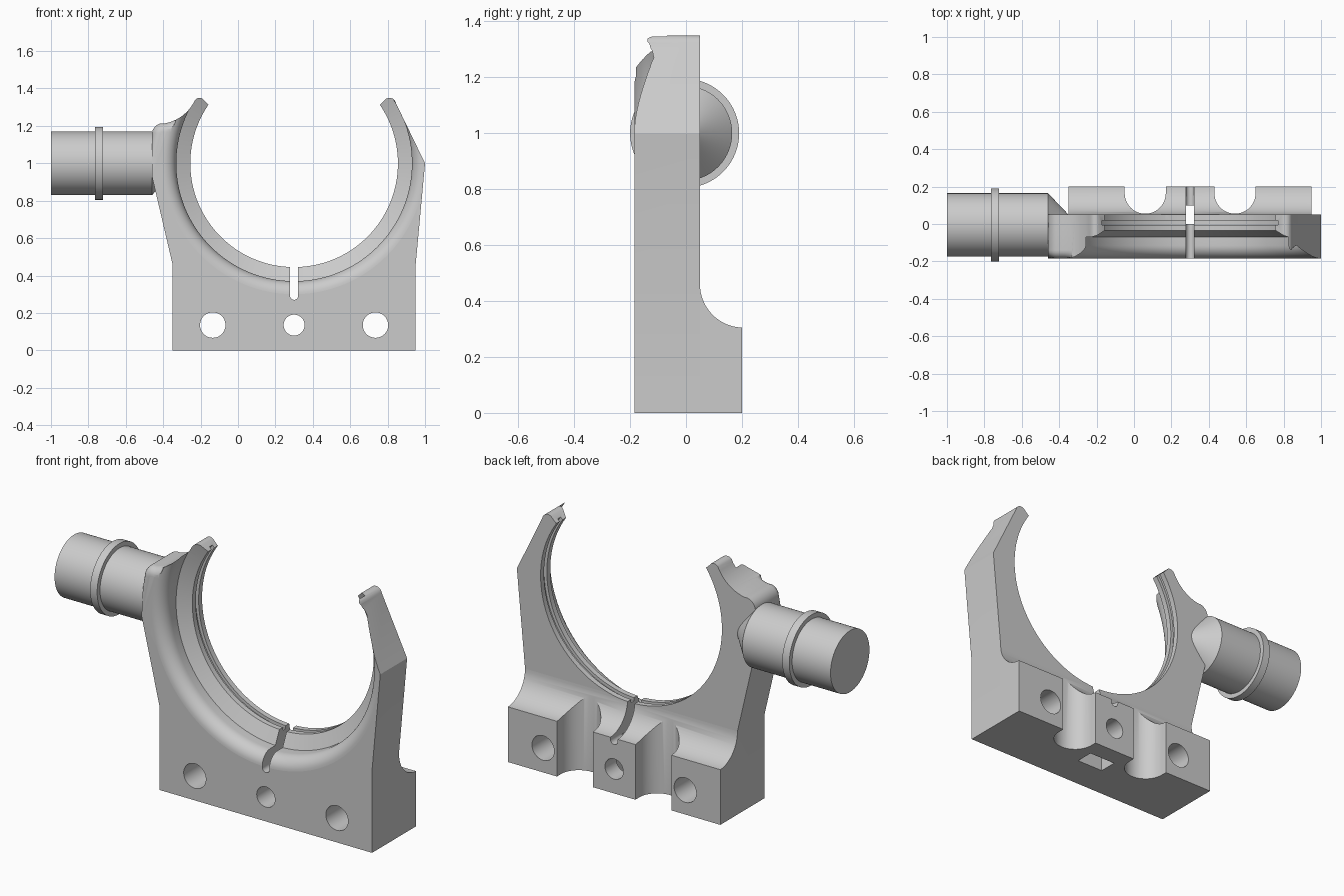
import bpy, bmesh, math
from mathutils import Matrix, Vector

if "Cube" in bpy.data.objects:
    bpy.data.objects.remove(bpy.data.objects["Cube"])

grey = bpy.data.materials.new("plain grey")
grey.use_nodes = True
grey.diffuse_color = (0.6, 0.6, 0.6, 1)
grey.node_tree.nodes["Principled BSDF"].inputs["Base Color"].default_value = (0.6, 0.6, 0.6, 1)

CX, CZ = 0.30, 1.0            # bore centre
FRONT, BACK = -0.185, 0.05    # plate faces


def finish(name, bm):
    bmesh.ops.recalc_face_normals(bm, faces=bm.faces)
    mesh = bpy.data.meshes.new(name)
    bm.to_mesh(mesh)
    bm.free()
    mesh.materials.append(grey)
    ob = bpy.data.objects.new(name, mesh)
    bpy.context.collection.objects.link(ob)
    return ob


def prism(points, offset):
    """Closed outline swept along an offset vector."""
    bm = bmesh.new()
    face = bm.faces.new([bm.verts.new(p) for p in points])
    out = bmesh.ops.extrude_face_region(bm, geom=[face])
    verts = [g for g in out["geom"] if isinstance(g, bmesh.types.BMVert)]
    bmesh.ops.translate(bm, verts=verts, vec=Vector(offset))
    return bm


def lathe(profile, origin, axis, steps=128):
    """Profile of (radius, position) turned about the X or Y axis."""
    bm = bmesh.new()
    vs = [bm.verts.new((r, 0, h)) for r, h in profile]
    edges = [bm.edges.new(p) for p in zip(vs, vs[1:])]
    bmesh.ops.spin(bm, geom=vs + edges, axis=(0, 0, 1), cent=(0, 0, 0),
                   angle=math.tau, steps=steps)
    bmesh.ops.remove_doubles(bm, verts=bm.verts, dist=1e-5)
    turn = Vector((0, 0, 1)).rotation_difference(Vector(axis)).to_matrix().to_4x4()
    bm.transform(Matrix.Translation(origin) @ turn)
    return bm


def rod(x, z, r):
    return lathe([(0, -0.5), (r, -0.5), (r, 0.5), (0, 0.5)], (x, 0, z), (0, 1, 0), 48)


def box(x0, x1, y0, y1, z0, z1):
    return prism([(x0, y0, z0), (x1, y0, z0), (x1, y1, z0), (x0, y1, z0)], (0, 0, z1 - z0))


def arc(cx, cy, r, a0, a1, n):
    steps = [math.radians(a0 + (a1 - a0) * i / n) for i in range(n + 1)]
    return [(cx + r * math.cos(a), cy + r * math.sin(a)) for a in steps]


def boolean(target, bm, operation="DIFFERENCE"):
    tool = finish("cutter", bm)
    tool.hide_render = True
    mod = target.modifiers.new("cut", "BOOLEAN")
    mod.operation, mod.solver, mod.object = operation, "EXACT", tool
    bpy.context.view_layer.objects.active = target
    bpy.ops.object.modifier_apply(modifier=mod.name)
    bpy.data.objects.remove(tool)


def smooth(ob):
    bpy.ops.object.select_all(action="DESELECT")
    ob.select_set(True)
    bpy.context.view_layer.objects.active = ob
    bpy.ops.object.shade_smooth_by_angle(angle=math.radians(30))


# Clamp plate: outline with two arms, closed through the bore
outline = [(-0.35, 0), (0.95, 0), (0.95, 0.46), (1.0, 1.0), (0.845, 1.32)]
outline += arc(0.81, 1.315, 0.035, 20, 120, 5)
outline += [(0.762, 1.316), (0.3, 1.1), (-0.162, 1.316)]
outline += arc(-0.205, 1.32, 0.03, 60, 130, 5)
outline += arc(-0.43, 1.43, 0.22, -25, -80, 10)
outline += arc(-0.40, 1.155, 0.06, 100, 180, 8)
outline += [(-0.46, 0.93), (-0.35, 0.46)]
bm = prism([(x, FRONT, z) for x, z in outline], (0, BACK - FRONT, 0))
lug = [e for e in bm.edges
       if all(v.co.y < FRONT + 0.001 and v.co.x < -0.33 and v.co.z > 1.1 for v in e.verts)]
bmesh.ops.bevel(bm, geom=lug, offset=0.045, segments=6, profile=0.5, affect="EDGES")
clamp = finish("clamp_bracket", bm)

# Foot at the back with a concave fillet running up to the plate
foot = [(-0.1, 0), (0.2, 0)] + arc(0.205, 0.46, 0.155, -92, -180, 16) + [(-0.1, 0.46)]
boolean(clamp, prism([(-0.35, y, z) for y, z in foot], (1.3, 0, 0)), "UNION")

# Bore: rounded front lip, recess, cone, seat and retaining groove
bore = [(0, -0.4), (0.70, -0.4)]
bore += [(r, y) for r, y in arc(0.70, FRONT + 0.07, 0.07, -90, -180, 10)]
bore += [(0.63, -0.07), (0.555, -0.035), (0.555, -0.005), (0.572, -0.005), (0.572, 0.02),
         (0.555, 0.02), (0.555, 0.2), (0, 0.2)]
boolean(clamp, lathe(bore, (CX, 0, CZ), (0, 1, 0)))

# Upright round-bottomed recesses in the foot
for x in (0.06, 0.54):
    recess = [(x + 0.11, 0.3)] + arc(x, 0.165, 0.11, 0, -180, 24) + [(x - 0.11, 0.3)]
    boolean(clamp, prism([(px, py, -0.1) for px, py in recess], (0, 0, 0.75)))

# Bolt holes, slit with rounded end, nut pocket from below
for x, r in ((-0.135, 0.068), (CX, 0.056), (0.735, 0.068)):
    boolean(clamp, rod(x, 0.135, r))
slit = arc(CX, 0.292, 0.022, -180, 0, 12) + [(CX + 0.022, 0.6), (CX - 0.022, 0.6)]
boolean(clamp, prism([(x, -0.4, z) for x, z in slit], (0, 0.8, 0)))
boolean(clamp, box(CX - 0.08, CX + 0.08, 0.0, 0.1, -0.1, 0.285))
smooth(clamp)

# Side spigot with a raised collar and a tapered root
spigot = [(0, -1), (0.17, -1), (0.17, -0.765), (0.195, -0.765), (0.195, -0.722),
          (0.17, -0.722), (0.17, -0.46), (0.055, -0.35), (0, -0.35)]
smooth(finish("side_spigot", lathe(spigot, (0, -0.005, CZ), (1, 0, 0), 96)))
